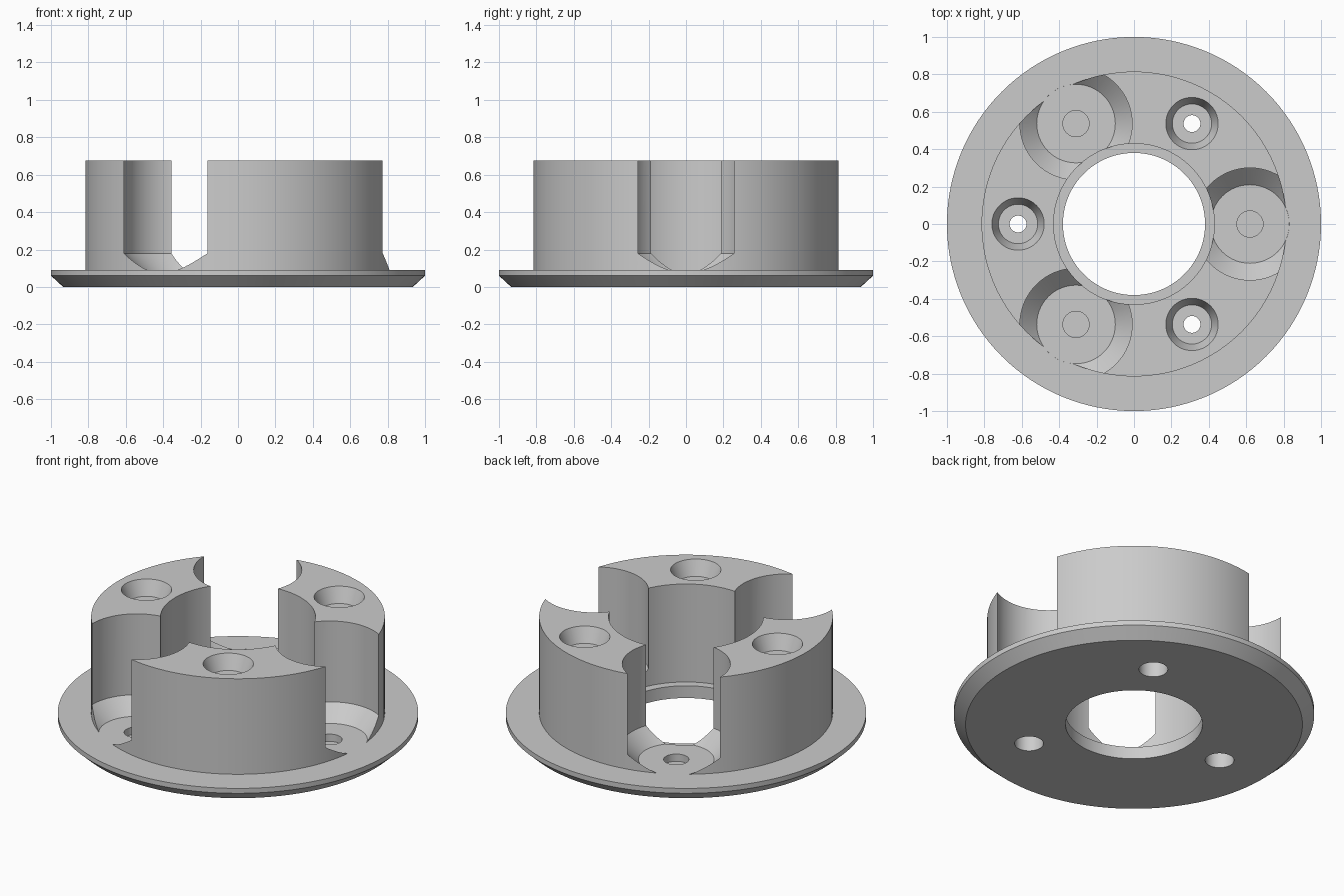
import bpy
import bmesh
from math import cos, sin, radians, pi

cube = bpy.data.objects.get("Cube")
if cube:
    bpy.data.objects.remove(cube, do_unlink=True)

# Plain grey material
grey = bpy.data.materials.new("plain grey")
grey.use_nodes = True
colour = (0.6, 0.6, 0.6, 1)
grey.diffuse_color = colour
grey.node_tree.nodes["Principled BSDF"].inputs["Base Color"].default_value = colour


def lathe(name, profile, segments, centre=(0, 0)):
    """Revolve a closed (radius, height) profile around a vertical axis."""
    bm = bmesh.new()
    rings = []
    for r, z in profile:
        if r == 0:
            rings.append([bm.verts.new((0, 0, z))] * segments)
        else:
            angles = [2 * pi * i / segments for i in range(segments)]
            rings.append([bm.verts.new((r * cos(a), r * sin(a), z)) for a in angles])
    for a, b in zip(rings, rings[1:] + rings[:1]):
        for i in range(segments):
            j = (i + 1) % segments
            corners = list(dict.fromkeys((a[i], a[j], b[j], b[i])))
            if len(corners) > 2:
                bm.faces.new(corners)
    bmesh.ops.recalc_face_normals(bm, faces=bm.faces)
    mesh = bpy.data.meshes.new(name)
    bm.to_mesh(mesh)
    bm.free()
    mesh.materials.append(grey)
    obj = bpy.data.objects.new(name, mesh)
    obj.location = (*centre, 0)
    bpy.context.collection.objects.link(obj)
    return obj


TOP, FLOOR, LEDGE = 0.675, 0.09, 0.075

# Flange with raised ring and stepped centre bore
body = lathe("flanged_ring_body", [
    (0.38, 0), (0.935, 0), (1, 0.06), (1, FLOOR), (0.815, FLOOR),
    (0.815, TOP), (0.43, TOP), (0.43, LEDGE), (0.38, LEDGE)], 128)

# Round pocket with sloped foot and a blind hole in its floor
pocket = [(0, 0.045), (0.07, 0.045), (0.07, FLOOR - 0.0004), (0.21, FLOOR - 0.0004),
          (0.3, 0.18), (0.3, 1), (0, 1)]

# Screw hole, tapered at the top and widened from below
screw = [(0, -0.1), (0.08, -0.1), (0.08, 0.3), (0.045, 0.3), (0.045, 0.585),
         (0.105, 0.585), (0.14, TOP), (0.14, 1), (0, 1)]

cutters = []
for k in range(6):
    a = radians(60 * k)
    name, profile = ("screw_cutter", screw) if k % 2 else ("pocket_cutter", pocket)
    cutter = lathe(name, profile, 64, (0.62 * cos(a), 0.62 * sin(a)))
    cutter.hide_render = True
    cutters.append(cutter)
    cut = body.modifiers.new(name, "BOOLEAN")
    cut.operation = "DIFFERENCE"
    cut.solver = "EXACT"
    cut.object = cutter

# Bake the cuts, drop the cutters and shade
bpy.ops.object.select_all(action="DESELECT")
body.select_set(True)
bpy.context.view_layer.objects.active = body
for cut in list(body.modifiers):
    bpy.ops.object.modifier_apply(modifier=cut.name)
for cutter in cutters:
    bpy.data.objects.remove(cutter, do_unlink=True)
bpy.ops.object.shade_smooth_by_angle(angle=radians(25))
